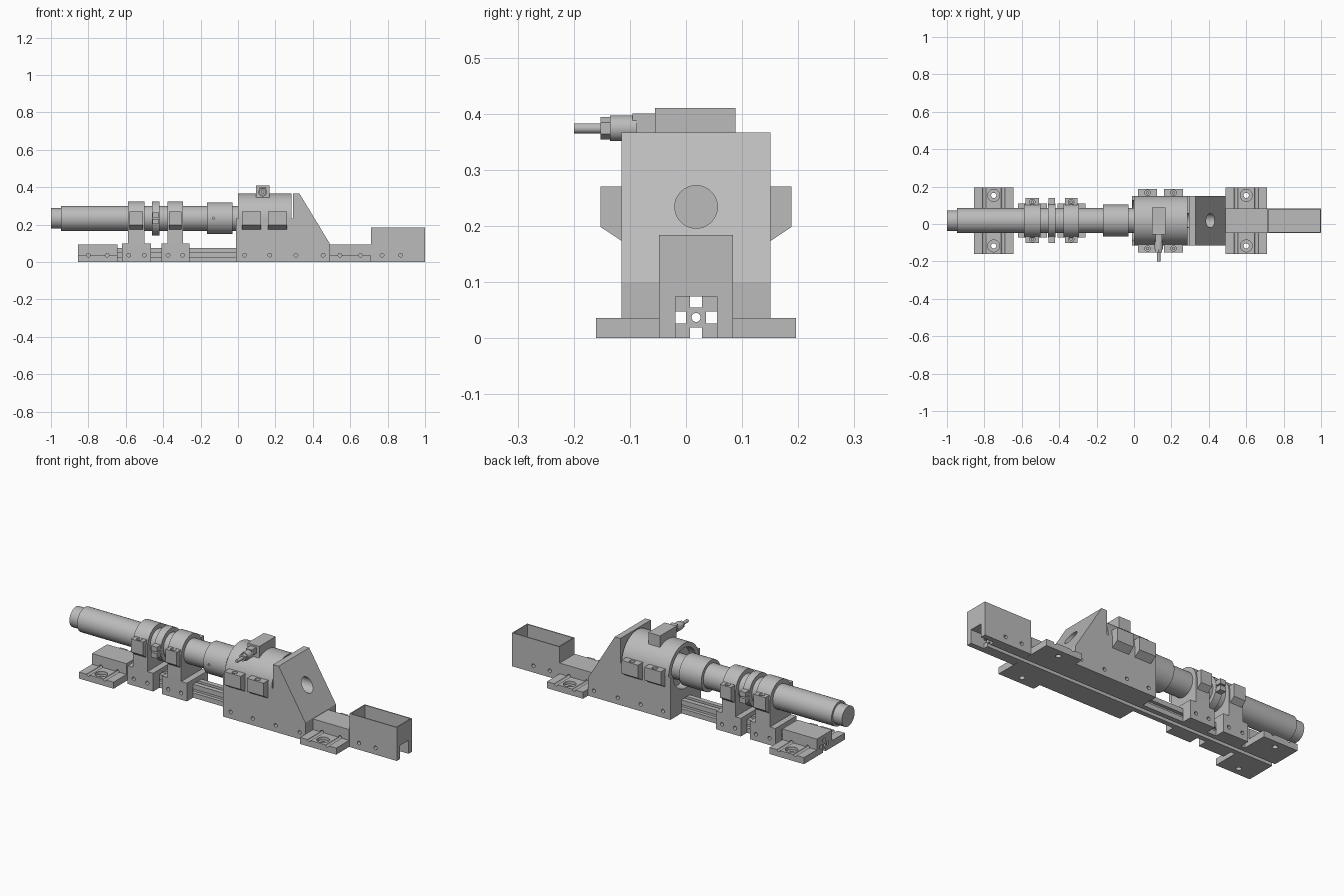
import bpy, bmesh, math
from mathutils import Matrix, Vector

if "Cube" in bpy.data.objects:
    bpy.data.objects.remove(bpy.data.objects["Cube"])

grey = bpy.data.materials.new("plain grey")
grey.use_nodes = True
grey.diffuse_color = (0.5, 0.5, 0.5, 1)
grey.node_tree.nodes["Principled BSDF"].inputs["Base Color"].default_value = grey.diffuse_color

CY, CZ = 0.018, 0.234          # main axis of the tube
RAIL = 0.037                   # half width of the rail
AXES = {"x": Matrix.Rotation(math.pi / 2, 3, "Y"),
        "y": Matrix.Rotation(math.pi / 2, 3, "X"),
        "z": Matrix.Identity(3)}


def finish(name, bm):
    bmesh.ops.recalc_face_normals(bm, faces=bm.faces)
    mesh = bpy.data.meshes.new(name)
    bm.to_mesh(mesh)
    bm.free()
    mesh.materials.append(grey)
    obj = bpy.data.objects.new(name, mesh)
    bpy.context.collection.objects.link(obj)
    return obj


def prism(name, points, a, b, axis="x"):
    """Extrude a profile (yz for axis x, xz for axis y) from a to b."""
    bm = bmesh.new()
    place = (lambda p: (a, *p)) if axis == "x" else (lambda p: (p[0], a, p[1]))
    face = bm.faces.new([bm.verts.new(place(p)) for p in points])
    new = bmesh.ops.extrude_face_region(bm, geom=[face])["geom"]
    move = Vector((b - a, 0, 0) if axis == "x" else (0, b - a, 0))
    bmesh.ops.translate(bm, vec=move, verts=[v for v in new if isinstance(v, bmesh.types.BMVert)])
    return finish(name, bm)


def box(name, x, y, z):
    return prism(name, [(y[0], z[0]), (y[1], z[0]), (y[1], z[1]), (y[0], z[1])], *x)


def cyl(name, axis, centre, r, length, sides=48):
    bm = bmesh.new()
    bmesh.ops.create_cone(bm, cap_ends=True, segments=sides, radius1=r, radius2=r, depth=length)
    bmesh.ops.transform(bm, matrix=Matrix.Translation(centre) @ AXES[axis].to_4x4(), verts=bm.verts)
    return finish(name, bm)


def rod(name, x0, x1, r):
    return cyl(name, "x", ((x0 + x1) / 2, CY, CZ), r, x1 - x0)


def cut(obj, *cutters):
    bpy.context.view_layer.objects.active = obj
    for cutter in cutters:
        cutter.hide_render = True
        mod = obj.modifiers.new("cut", "BOOLEAN")
        mod.operation, mod.solver, mod.object = "DIFFERENCE", "EXACT", cutter
        bpy.ops.object.modifier_apply(modifier=mod.name)
        bpy.data.objects.remove(cutter)
    return obj


def channel():
    return box("channel_cutter", (-2, 2), (CY - RAIL, CY + RAIL), (-0.1, 2 * RAIL))


def side_holes(xs):
    return [cyl("hole_cutter", "y", (x, CY, 0.037), 0.01, 1, 20) for x in xs]


def arch(half, bottom):
    arc = [(CY + half * math.cos(math.pi * i / 32), CZ + half * math.sin(math.pi * i / 32))
           for i in range(33)]
    return [(CY - half, bottom), (CY + half, bottom)] + arc


def lugs(name, x0, x1, inner, outer):
    """Pair of bolted ears with a sloping underside."""
    for side, s in (("left", 1), ("right", -1)):
        lug = prism(f"{name}_{side}", [(CY + s * inner, 0.27), (CY + s * outer, 0.27),
                    (CY + s * outer, 0.198), (CY + s * inner, 0.165)], x0, x1)
        y, x = CY + s * (outer - 0.021), (x0 + x1) / 2
        cut(lug, cyl("bore_cutter", "z", (x, y, 0.28), 0.015, 0.06, 20))
        cyl(f"{name}_bolt_{side}", "z", (x, y, 0.25), 0.009, 0.02, 6)


# Slotted rail
rail = box("rail", (-0.855, 0.92), (CY - RAIL, CY + RAIL), (0, 2 * RAIL))
slot = 0.0105
for s in (-1, 1):
    cut(rail, box("slot_cutter", (-2, 2), (CY - slot, CY + slot), sorted((RAIL + s * 0.018, RAIL + s * 0.06))),
        box("slot_cutter", (-2, 2), sorted((CY + s * 0.018, CY + s * 0.06)), (RAIL - slot, RAIL + slot)))
cut(rail, cyl("core_cutter", "x", (0, CY, RAIL), 0.008, 4, 24))

# Mounting feet
for name, x0, x1 in (("rear_foot", -0.855, -0.645), ("front_foot", 0.49, 0.71)):
    w, f = 0.066, 0.178
    foot = prism(name, [(CY - f, 0), (CY + f, 0), (CY + f, 0.036), (CY + w, 0.036), (CY + w, 0.095),
                        (CY - w, 0.095), (CY - w, 0.036), (CY - f, 0.036)], x0, x1)
    cut(foot, channel(), *side_holes((x0 + 0.055, x1 - 0.055)))
    for s in (-1, 1):
        c = ((x0 + x1) / 2, CY + s * 0.135)
        cut(foot, cyl("bore_cutter", "z", (*c, 0.04), 0.032, 0.04, 32),
            cyl("bore_cutter", "z", (*c, 0), 0.014, 0.2, 24))

# Tube with its stepped end and collar
rod("tube", -0.945, 0.25, 0.067)
rod("tube_end", -1.0, -0.94, 0.055)
cut(rod("collar", -0.165, -0.03, 0.085),
    cyl("pin_cutter", "y", (-0.13, CY - 0.085, CZ), 0.006, 0.03, 16))

# Two tube clamps on wide bases
for name, x0, x1 in (("rear_clamp", -0.62, -0.465), ("front_clamp", -0.41, -0.26)):
    base = box(name + "_base", (x0, x1), (CY - 0.091, CY + 0.091), (0, 0.1))
    cut(base, channel(), *side_holes((x0 + 0.036, x1 - 0.036)))
    prism(name, arch(0.091, 0.09), x0 + 0.032, x1 - 0.035)
    lugs(name + "_lug", x0 + 0.04, x1 - 0.043, 0.078, 0.12)

# Split ring between the clamps
rod("split_ring", -0.46, -0.42, 0.091)
for s in (-1, 1):
    for part, z in (("upper", (0.238, 0.265)), ("lower", (0.203, 0.23))):
        box(f"ring_ear_{part}_{'left' if s > 0 else 'right'}", (-0.458, -0.422),
            sorted((CY + s * 0.075, CY + s * 0.12)), z)

# Housing: lower block with sloped nose, and round cap
H = 0.133
block = prism("housing_block", [(-0.01, 0), (0.49, 0), (0.49, 0.1), (0.328, 0.367), (0.294, 0.367),
                                (0.294, CZ), (-0.01, CZ)], CY - H, CY + H, "y")
cut(block, channel(), rod("bore_cutter", -0.1, 0.04, 0.108), rod("bore_cutter", 0.25, 0.6, 0.038),
    *side_holes((0.035, 0.17, 0.31, 0.455)))
cap = prism("housing_cap", arch(H, CZ - 0.001), 0, 0.286)
cut(cap, rod("bore_cutter", -0.1, 0.04, 0.108), rod("bore_cutter", 0.25, 0.6, 0.038))
lugs("housing_lug_rear", 0.022, 0.122, 0.12, 0.17)
lugs("housing_lug_front", 0.16, 0.262, 0.12, 0.17)

# Plug and cable on the cap
PX, PZ = 0.132, 0.374
box("plug_body", (PX - 0.036, PX + 0.036), (-0.055, 0.088), (0.33, 0.41))
box("plug_neck", (PX - 0.018, PX + 0.018), (-0.095, -0.05), (0.367, 0.4))
for name, y0, y1, r, n in (("plug_sleeve", -0.135, -0.088, 0.023, 32), ("plug_nut", -0.152, -0.134, 0.02, 6),
                           ("cable", -0.2, -0.15, 0.009, 24)):
    cyl(name, "y", (PX, (y0 + y1) / 2, PZ), r, y1 - y0, n)

# Open-topped end box straddling the rail
tray = box("end_box", (0.712, 1.0), (CY - 0.066, CY + 0.066), (0, 0.184))
cut(tray, channel(), box("inner_cutter", (0.718, 0.994), (CY - 0.06, CY + 0.06), (0.08, 0.3)),
    *side_holes((0.77, 0.87)))

# Smooth the round surfaces, keep edges sharp
bpy.ops.object.select_all(action="DESELECT")
for obj in bpy.context.scene.objects:
    if obj.type == "MESH" and grey.name in obj.data.materials:
        obj.select_set(True)
        bpy.context.view_layer.objects.active = obj
bpy.ops.object.shade_smooth_by_angle(angle=math.radians(25))
